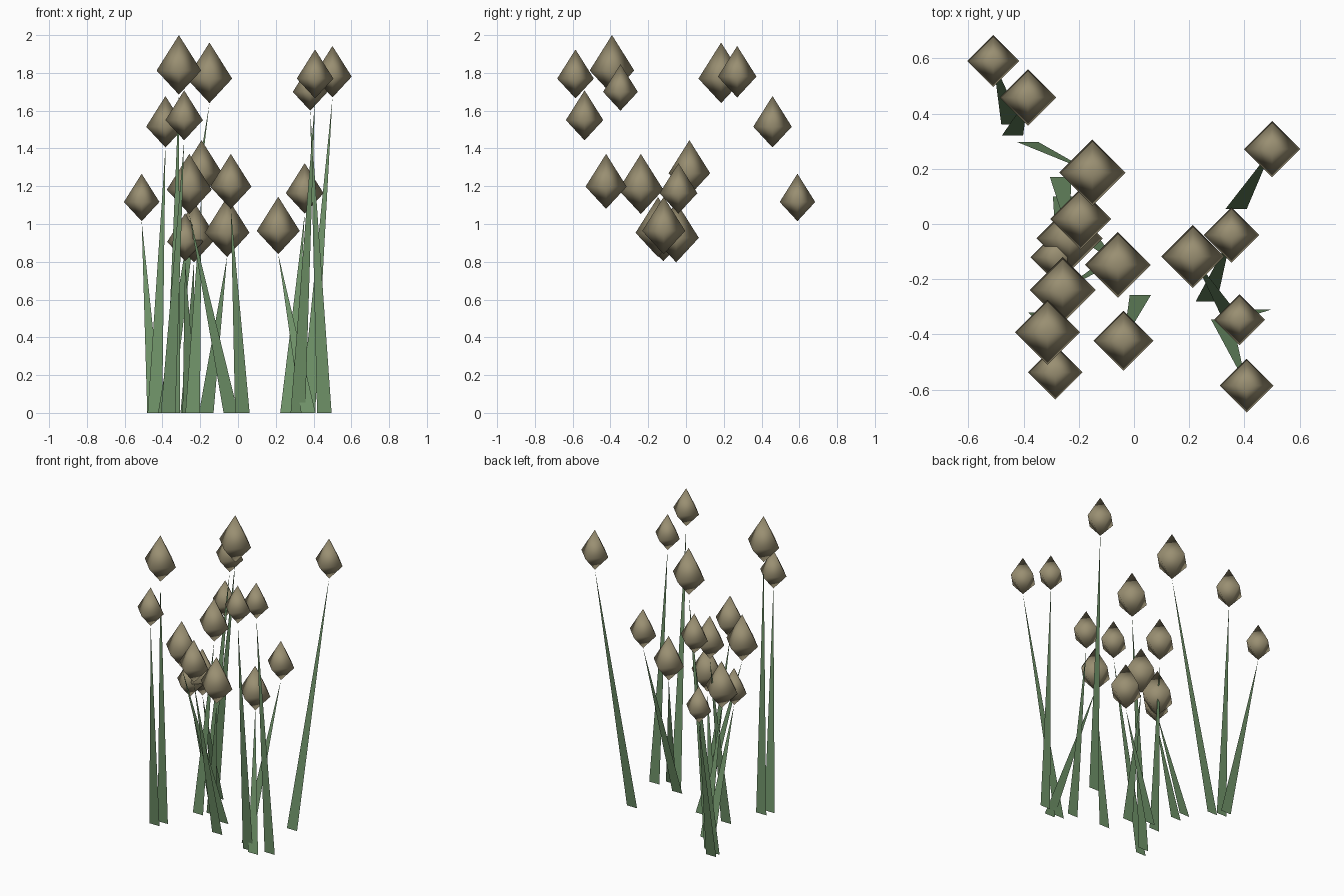
import bpy
import bmesh
from mathutils import Vector

default_cube = bpy.data.objects.get("Cube")
if default_cube:
    bpy.data.objects.remove(default_cube, do_unlink=True)


def make_material(name, colour):
    material = bpy.data.materials.new(name)
    material.use_nodes = True
    material.diffuse_color = colour
    shader = material.node_tree.nodes["Principled BSDF"]
    shader.inputs["Base Color"].default_value = colour
    shader.inputs["Roughness"].default_value = 0.9
    return material


bud_brown = make_material("dry bud brown", (0.32, 0.275, 0.168, 1))
stem_green = make_material("stem green", (0.16, 0.29, 0.14, 1))


def add_object(name, bm, material, smooth):
    mesh = bpy.data.meshes.new(name)
    for face in bm.faces:
        face.smooth = smooth
    bm.to_mesh(mesh)
    bm.free()
    mesh.materials.append(material)
    part = bpy.data.objects.new(name, mesh)
    bpy.context.collection.objects.link(part)
    return part


def add_bud(name, tip, radius):
    # Four-sided spindle, taller above its widest ring than below it
    bm = bmesh.new()
    below, above = 1.08 * radius, 1.59 * radius
    waist = tip + Vector((0, 0, below))
    bottom = bm.verts.new(tip)
    top = bm.verts.new(waist + Vector((0, 0, above)))
    ring = [bm.verts.new(waist + radius * Vector(side))
            for side in ((1, 0, 0), (0, 1, 0), (-1, 0, 0), (0, -1, 0))]
    for i, corner in enumerate(ring):
        following = ring[(i + 1) % len(ring)]
        bm.faces.new((corner, following, top))
        bm.faces.new((following, corner, bottom))
    add_object(name, bm, bud_brown, True)


def add_stem(name, foot, tip, width=0.077):
    # Flat blade tapering from the ground to the bud
    bm = bmesh.new()
    half = Vector((width / 2, 0, 0))
    bm.faces.new([bm.verts.new(p) for p in (foot - half, foot + half, tip)])
    add_object(name, bm, stem_green, False)


# Bud tip x, y, z, bud radius, stem foot x, y
plants = [
    (-.51, .59, 1.015, .094, -.442, .36),
    (-.384, .458, 1.405, .102, -.44, .32),
    (-.151, .186, 1.64, .12, -.385, .297),
    (-.193, .018, 1.15, .11, -.24, -.09),
    (-.233, -.052, .797, .12, -.266, .17),
    (-.28, -.12, .803, .095, -.255, .1),
    (-.258, -.239, 1.053, .119, -.038, -.105),
    (-.313, -.392, 1.685, .118, -.345, -.32),
    (-.285, -.537, 1.443, .099, -.37, -.375),
    (-.058, -.148, .825, .119, -.168, -.045),
    (-.038, -.423, 1.08, .109, .023, -.257),
    (.213, -.118, .84, .114, .372, -.37),
    (.353, -.04, 1.055, .1, .262, -.28),
    (.382, -.347, 1.6, .092, .457, -.31),
    (.408, -.585, 1.665, .097, .317, -.345),
    (.5, .271, 1.67, .102, .37, .055),
]

for number, (x, y, z, radius, foot_x, foot_y) in enumerate(plants, 1):
    tip = Vector((x, y, z))
    add_bud(f"bud_{number}", tip, radius)
    add_stem(f"stem_{number}", Vector((foot_x, foot_y, 0)), tip)
